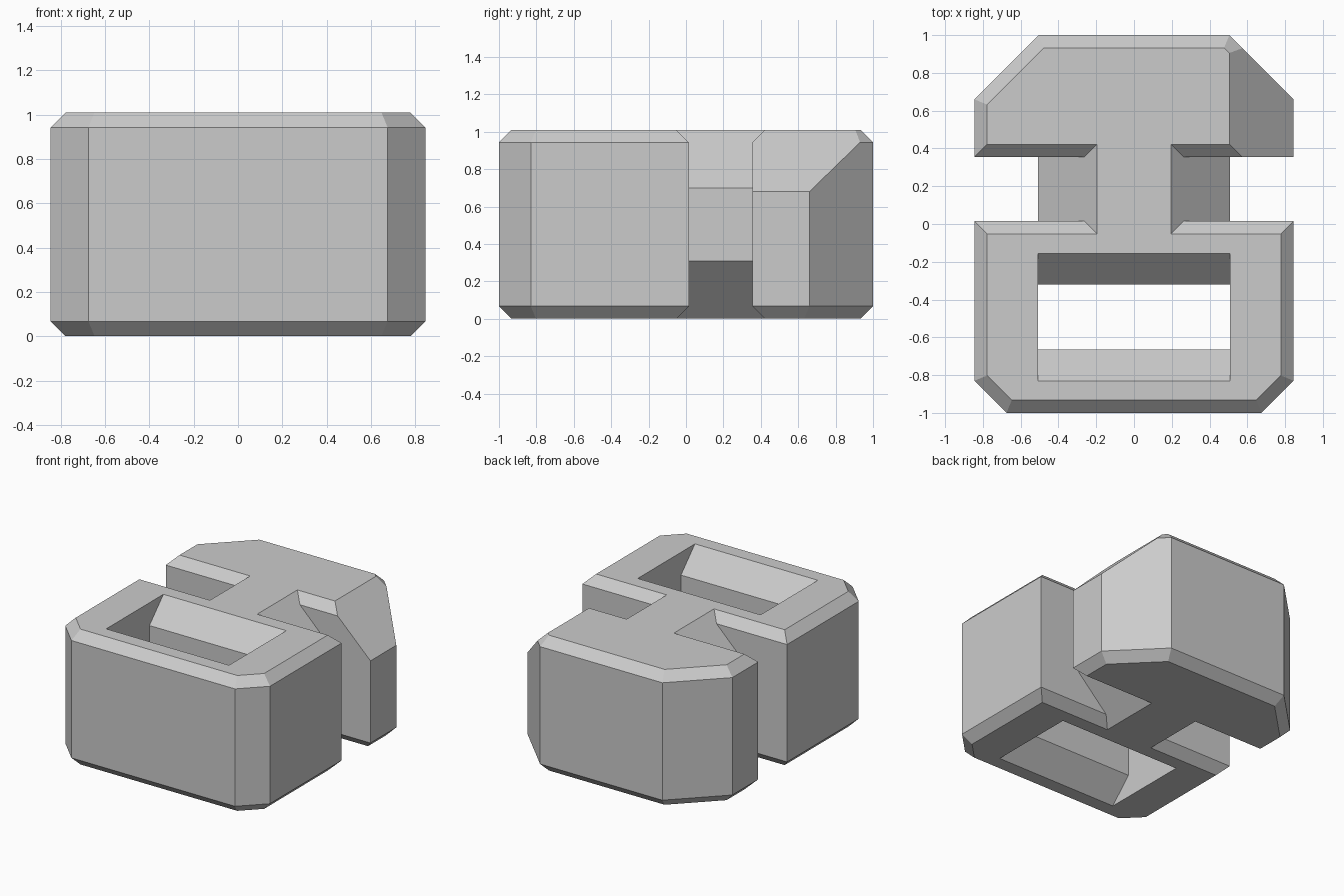
import bpy
import bmesh
from mathutils import Vector

cube = bpy.data.objects.get("Cube")
if cube:
    bpy.data.objects.remove(cube, do_unlink=True)

HEIGHT = 1.01
CHAMFER = 0.067

grey = bpy.data.materials.new("plain grey")
grey.use_nodes = True
grey.diffuse_color = (0.6, 0.6, 0.6, 1)
grey.node_tree.nodes["Principled BSDF"].inputs["Base Color"].default_value = grey.diffuse_color


def inset(outline, amount):
    """Move every edge of a counter-clockwise outline inwards."""
    result = []
    for i, p in enumerate(outline):
        a = (p - outline[i - 1]).normalized()
        b = (outline[(i + 1) % len(outline)] - p).normalized()
        na, nb = Vector((-a.y, a.x)), Vector((-b.y, b.x))
        result.append(p + (na + nb) * amount / (1 + na.dot(nb)))
    return result


def loft(rings):
    """Join rings of points into a closed solid."""
    bm = bmesh.new()
    loops = [[bm.verts.new(p) for p in ring] for ring in rings]
    for low, high in zip(loops, loops[1:]):
        for i in range(len(low)):
            j = (i + 1) % len(low)
            bm.faces.new((low[i], low[j], high[j], high[i]))
    bm.faces.new(loops[0][::-1])
    bm.faces.new(loops[-1])
    bmesh.ops.recalc_face_normals(bm, faces=bm.faces)
    return bm


def chamfered_block(half_outline):
    """Mirror a right-hand outline and extrude it with chamfered rims."""
    right = [Vector(p) for p in half_outline]
    outline = right + [Vector((-p.x, p.y)) for p in reversed(right)]
    small = inset(outline, CHAMFER)
    levels = ((small, 0), (outline, CHAMFER), (outline, HEIGHT - CHAMFER), (small, HEIGHT))
    return loft([[(p.x, p.y, z) for p in ring] for ring, z in levels])


def make_object(name, bm):
    mesh = bpy.data.meshes.new(name)
    bm.to_mesh(mesh)
    bm.free()
    mesh.materials.append(grey)
    obj = bpy.data.objects.new(name, mesh)
    bpy.context.collection.objects.link(obj)
    return obj


# Front block with clipped front corners
front = make_object("front_block", chamfered_block(
    [(0.675, -1), (0.845, -0.83), (0.845, 0.015)]))

# Slot through the front block, flared at the top and bottom
slot_side = [(-0.83, -0.1), (-0.83, 0), (-0.665, 0.17), (-0.665, HEIGHT - 0.17),
             (-0.83, HEIGHT), (-0.83, 1.1)]
slot_profile = slot_side + [(-0.985 - y, z) for y, z in reversed(slot_side)]
slot = make_object("slot_cutter", loft(
    [[(x, y, z) for y, z in slot_profile] for x in (-0.507, 0.507)]))
cut = front.modifiers.new("slot", "BOOLEAN")
cut.operation = "DIFFERENCE"
cut.solver = "EXACT"
cut.object = slot
slot.hide_render = True
slot.hide_viewport = True
slot.display_type = "WIRE"

# Rear block with wide clipped corners and one sloped shoulder
rear = chamfered_block([(0.845, 0.355), (0.845, 0.66), (0.505, 1)])
sliced = bmesh.ops.bisect_plane(
    rear, geom=rear.verts[:] + rear.edges[:] + rear.faces[:],
    plane_co=(0.505, 0, HEIGHT), plane_no=(0.33, 0, 0.34), clear_outer=True)
rim = [e for e in sliced["geom_cut"] if isinstance(e, bmesh.types.BMEdge)]
bmesh.ops.contextual_create(rear, geom=rim)
bmesh.ops.recalc_face_normals(rear, faces=rear.faces)
make_object("rear_block", rear)

# Eight-sided neck between the blocks, meeting their rims
neck_side = [(0.195, 0), (0.508, 0.31), (0.508, HEIGHT - 0.31), (0.195, HEIGHT)]
neck_profile = neck_side + [(-x, z) for x, z in reversed(neck_side)]
make_object("neck", loft(
    [[(x, y, z) for x, z in neck_profile]
     for y in (0.015 - CHAMFER, 0.355 + CHAMFER)]))
